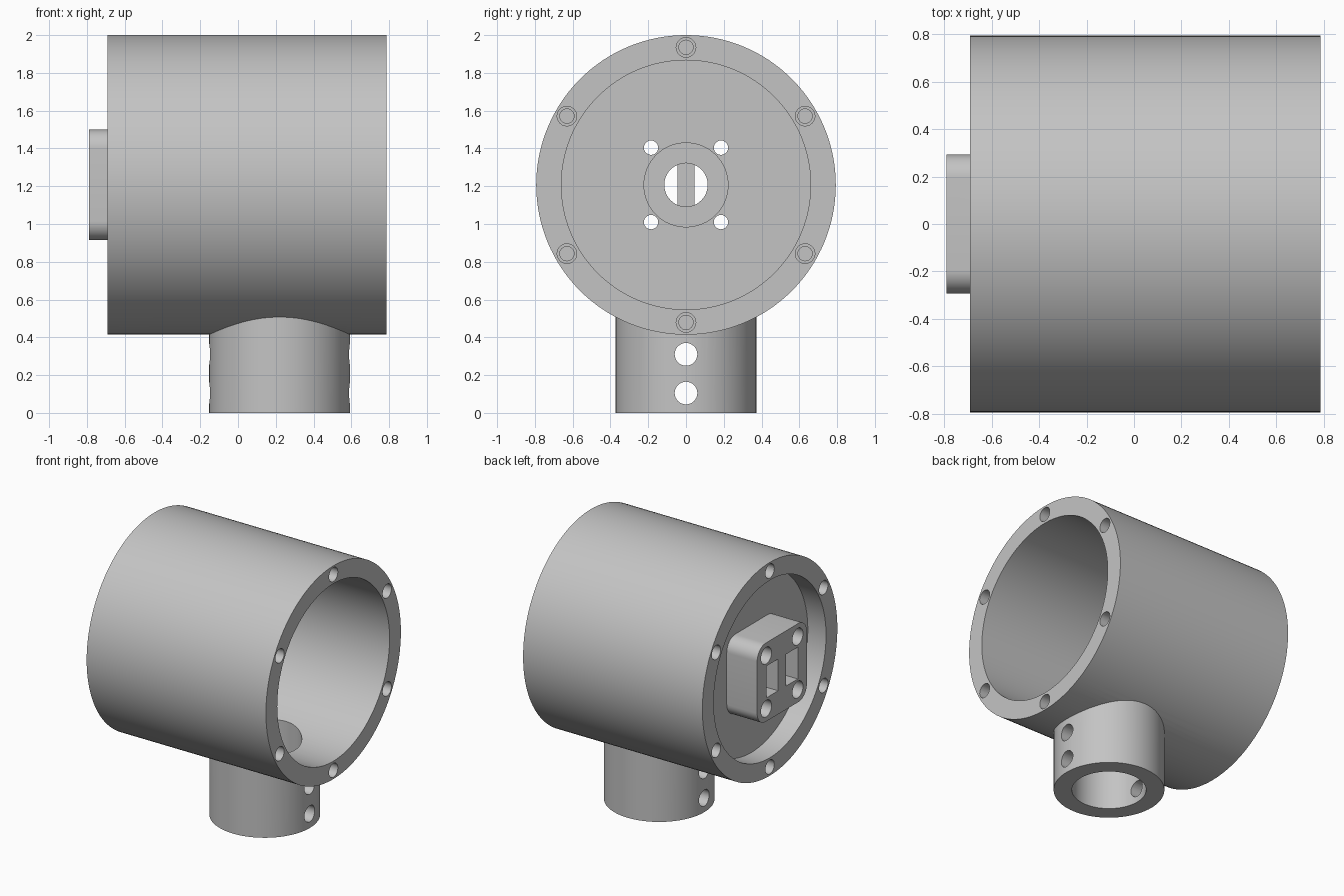
import bpy, math
from mathutils import Vector

if "Cube" in bpy.data.objects:
    bpy.data.objects.remove(bpy.data.objects["Cube"])

CZ = 1.207                      # height of the housing axis
BACK, FRONT = -0.69, 0.785      # housing ends along x

grey = bpy.data.materials.new("plain grey")
grey.diffuse_color = (0.55, 0.55, 0.55, 1)
grey.use_nodes = True
grey.node_tree.nodes["Principled BSDF"].inputs["Base Color"].default_value = grey.diffuse_color


def cyl(name, start, end, r, segs=48):
    """Cylinder between two points."""
    a, b = Vector(start), Vector(end)
    bpy.ops.mesh.primitive_cylinder_add(vertices=segs, radius=r, depth=(b - a).length,
                                        location=(a + b) / 2)
    ob = bpy.context.object
    ob.rotation_euler = (b - a).to_track_quat('Z', 'Y').to_euler()
    ob.name = name
    return ob


def xcyl(name, x0, x1, r, y=0, z=CZ, segs=48):
    return cyl(name, (x0, y, z), (x1, y, z), r, segs)


def box(name, x0, x1, y, z, hy, hz):
    bpy.ops.mesh.primitive_cube_add(size=1, location=((x0 + x1) / 2, y, z))
    ob = bpy.context.object
    ob.scale = (x1 - x0, 2 * hy, 2 * hz)
    bpy.ops.object.transform_apply(location=False, rotation=False, scale=True)
    ob.name = name
    return ob


def combine(target, other, op):
    m = target.modifiers.new(other.name, 'BOOLEAN')
    m.operation, m.object, m.solver = op, other, 'EXACT'
    other.hide_render = True
    helpers.append(other)


helpers = []

# Housing tube with the side neck
housing = xcyl("housing", BACK, FRONT, 0.793, segs=128)
combine(housing, cyl("neck", (0.22, 0, 0), (0.22, 0, 0.535), 0.373, 96), 'UNION')

# Main bore and back recess, leaving a partition plate between them
combine(housing, xcyl("main_bore", -0.43, FRONT + 0.1, 0.66, segs=128), 'DIFFERENCE')
combine(housing, xcyl("back_recess", BACK - 0.1, -0.54, 0.66, segs=128), 'DIFFERENCE')
combine(housing, cyl("neck_bore", (0.22, 0, -0.1), (0.22, 0, 0.8), 0.25, 64), 'DIFFERENCE')

# Rounded mounting block on the plate, and a boss on its inner side
block = box("mount_block", -0.79, -0.5, 0, CZ, 0.2925, 0.2925)
bev = block.modifiers.new("round", 'BEVEL')
bev.width, bev.segments, bev.limit_method = 0.1, 10, 'WEIGHT'
weights = block.data.attributes.new("bevel_weight_edge", 'FLOAT', 'EDGE')
for e in block.data.edges:
    a, b = (block.data.vertices[i].co for i in e.vertices)
    weights.data[e.index].value = 1.0 if abs(a.x - b.x) > 0.1 else 0.0
combine(housing, block, 'UNION')
combine(housing, xcyl("boss", -0.48, -0.37, 0.225, segs=64), 'UNION')

# Shaft hole from inside, meeting two slots in the block
combine(housing, xcyl("shaft_hole", -0.56, -0.3, 0.115), 'DIFFERENCE')
for s in (-1, 1):
    combine(housing, box("slot", -0.9, -0.54, s * 0.115, CZ, 0.07, 0.118), 'DIFFERENCE')

# Counterbored screw holes through the block
for sy in (-1, 1):
    for sz in (-1, 1):
        y, z = sy * 0.185, CZ + sz * 0.197
        combine(housing, xcyl("block_hole", -0.9, -0.3, 0.038, y, z, 24), 'DIFFERENCE')
        combine(housing, xcyl("block_counterbore", -0.9, -0.7, 0.062, y, z, 32), 'DIFFERENCE')

# Six stepped blind holes in each end rim
for i in range(6):
    t = math.radians(30 + 60 * i)
    y, z = 0.728 * math.cos(t), CZ + 0.728 * math.sin(t)
    for end, d in ((BACK, 1), (FRONT, -1)):
        for r, depth in ((0.038, 0.25), (0.052, 0.08)):
            combine(housing, xcyl("rim_hole", end - d * 0.1, end + d * depth, r, y, z, 24),
                    'DIFFERENCE')

# Cross holes through the neck
for z in (0.105, 0.31):
    combine(housing, xcyl("neck_cross_hole", -0.3, 0.75, 0.06, 0, z, 32), 'DIFFERENCE')

# Bake the result, drop the helpers, shade
bpy.context.view_layer.update()
deps = bpy.context.evaluated_depsgraph_get()
mesh = bpy.data.meshes.new_from_object(housing.evaluated_get(deps))
housing.modifiers.clear()
housing.data = mesh
for h in helpers:
    bpy.data.objects.remove(h)
mesh.materials.clear()
mesh.materials.append(grey)
for p in mesh.polygons:
    p.material_index = 0
bpy.ops.object.select_all(action='DESELECT')
housing.select_set(True)
bpy.context.view_layer.objects.active = housing
bpy.ops.object.shade_smooth_by_angle(angle=math.radians(30))
